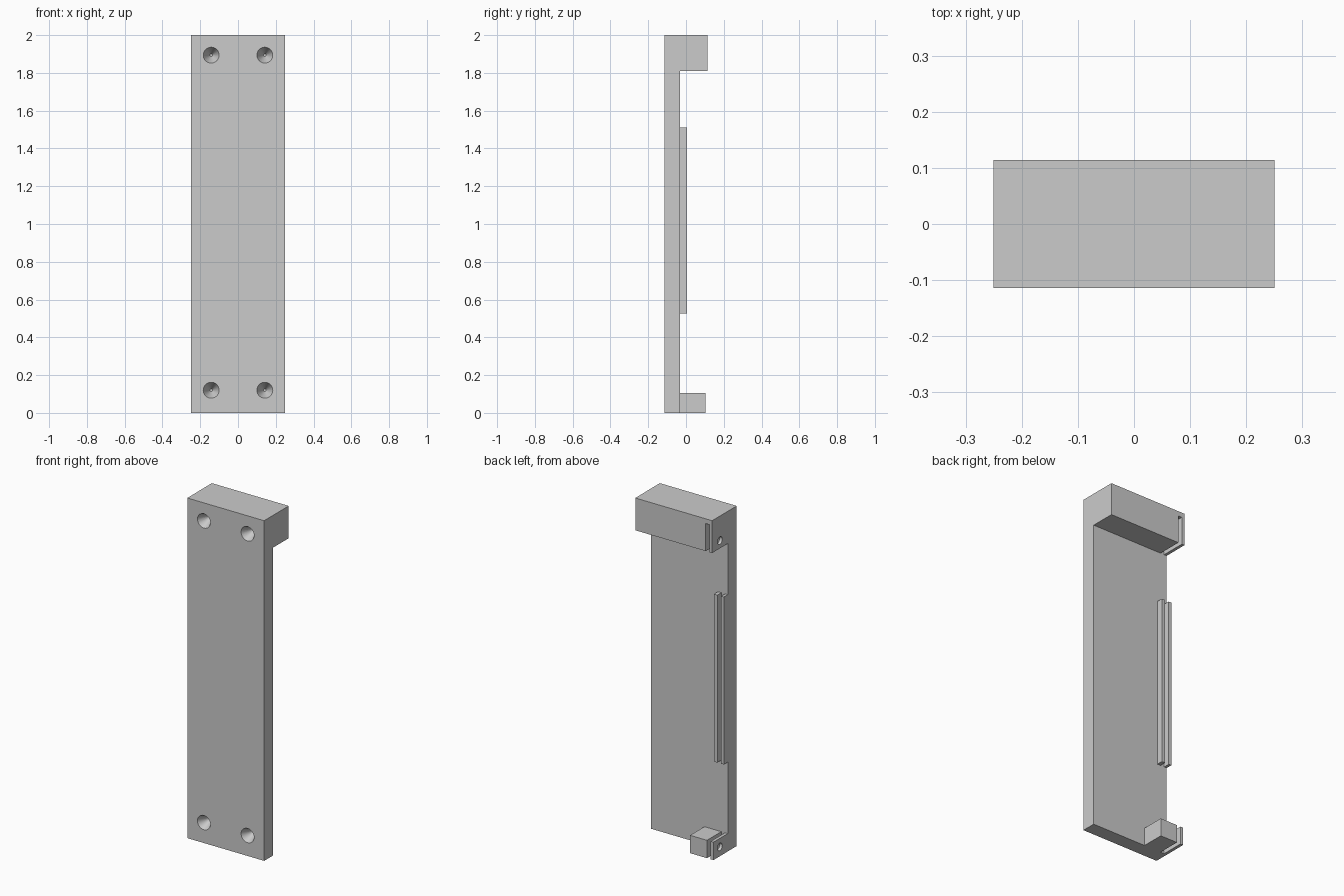
import bpy
import math
from mathutils import Matrix

cube = bpy.data.objects.get("Cube")
if cube:
    bpy.data.objects.remove(cube, do_unlink=True)

# Single plain material
grey = bpy.data.materials.new("light_grey")
grey.use_nodes = True
COLOR = (0.6, 0.6, 0.6, 1)
grey.diffuse_color = COLOR
grey.node_tree.nodes["Principled BSDF"].inputs["Base Color"].default_value = COLOR


def box(name, x, y, z):
    """Box from (min, max) ranges."""
    bpy.ops.mesh.primitive_cube_add(size=1)
    ob = bpy.context.object
    ob.name = name
    size = Matrix.Diagonal((x[1] - x[0], y[1] - y[0], z[1] - z[0], 1))
    middle = Matrix.Translation([(a + b) / 2 for a, b in (x, y, z)])
    ob.data.transform(middle @ size)
    ob.data.materials.append(grey)
    return ob


def cone(name, r1, r2, depth, center, rotation):
    bpy.ops.mesh.primitive_cone_add(vertices=40, radius1=r1, radius2=r2, depth=depth,
                                    location=center, rotation=rotation)
    ob = bpy.context.object
    ob.name = name
    ob.data.materials.append(grey)
    return ob


def cut(target, cutter):
    mod = target.modifiers.new("cut", "BOOLEAN")
    mod.operation = "DIFFERENCE"
    mod.solver = "EXACT"
    mod.object = cutter
    bpy.ops.object.select_all(action="DESELECT")
    target.select_set(True)
    bpy.context.view_layer.objects.active = target
    bpy.ops.object.modifier_apply(modifier=mod.name)
    bpy.data.objects.remove(cutter, do_unlink=True)
    bpy.ops.object.shade_smooth_by_angle(angle=math.radians(30))


SIDE, FRONT, BACK = 0.25, -0.114, -0.031   # plate half width, faces
SLOT = (-0.232, -0.208)                    # panel slot across x

# Back plate
plate = box("plate", (-SIDE, SIDE), (FRONT, BACK), (0, 2))

# Top block, with a slot open below and behind
top_block = box("top_block", (-SIDE, SIDE), (BACK, 0.114), (1.81, 2))
cut(top_block, box("slot_cutter", SLOT, (BACK, 0.2), (1.7, 1.972)))

# Bottom block, split by the slot into a block and a thin cheek
bottom_block = box("bottom_block", (SLOT[1], -0.098), (BACK, 0.102), (0, 0.105))
bottom_cheek = box("bottom_cheek", (-SIDE, SLOT[0]), (BACK, 0.102), (0, 0.105))

# Guide rails either side of the slot
box("outer_rail", (-SIDE, SLOT[0]), (BACK, 0.006), (0.525, 1.51))
box("inner_rail", (SLOT[1], -0.186), (BACK, 0.006), (0.525, 1.51))

# Pin holes through the slot walls
for part, z in ((top_block, 1.856), (bottom_block, 0.055), (bottom_cheek, 0.055)):
    cut(part, cone("pin_cutter", 0.022, 0.022, 0.15, (-0.235, 0.042, z), (0, math.pi / 2, 0)))

# Conical screw holes in the front face
LIP, DEEP = 0.01, 0.07
for x in (-0.142, 0.142):
    for z in (0.12, 1.894):
        slope = (0.042 - 0.007) / DEEP
        cut(plate, cone("screw_cutter", 0.042 + slope * LIP, 0.007, DEEP + LIP,
                        (x, FRONT + (DEEP - LIP) / 2, z), (-math.pi / 2, 0, 0)))
